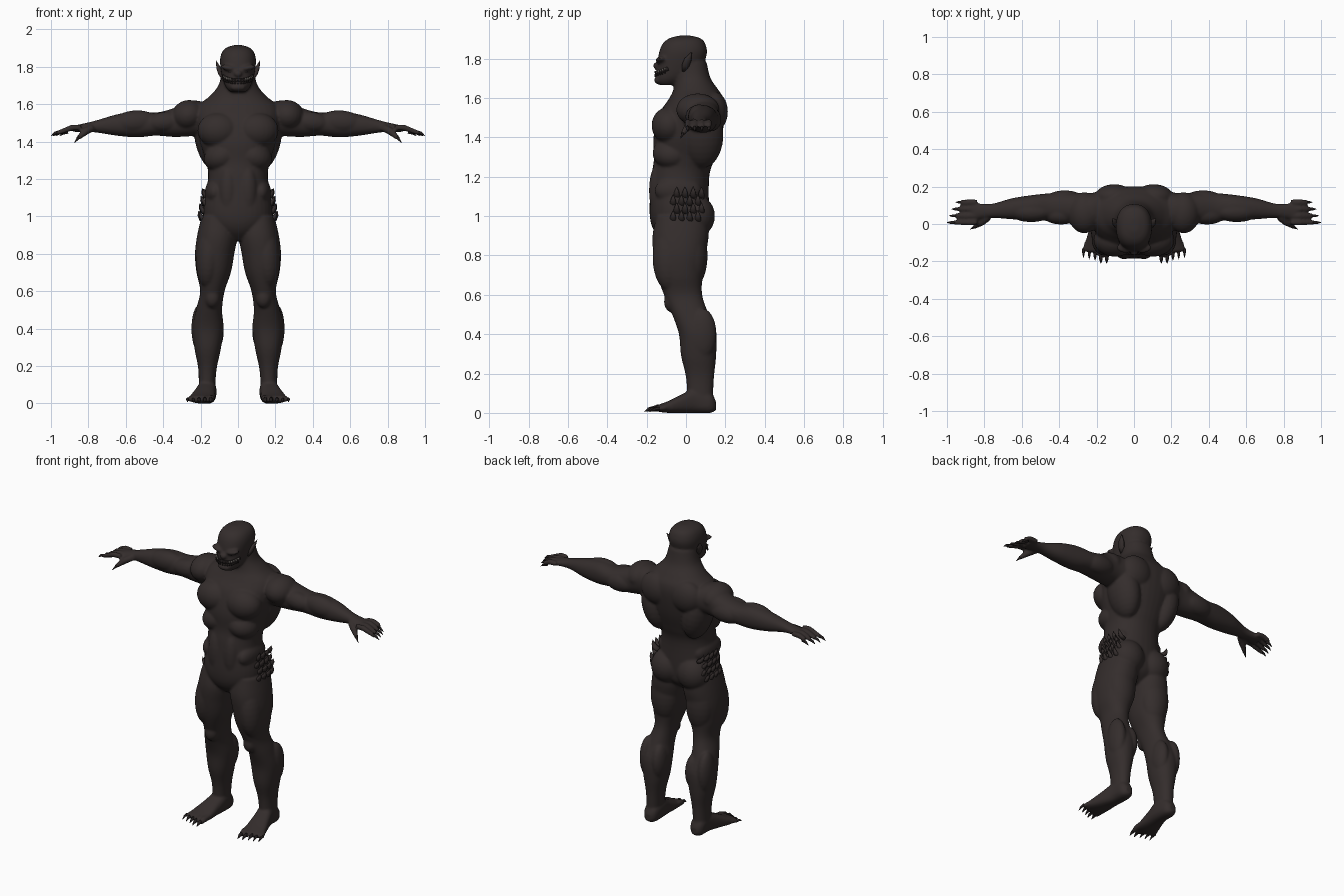
import bpy, bmesh, math
from mathutils import Vector, Matrix, Euler

if "Cube" in bpy.data.objects:
    bpy.data.objects.remove(bpy.data.objects["Cube"])


def material(name, rgb):
    m = bpy.data.materials.new(name)
    m.diffuse_color = (*rgb, 1)
    m.use_nodes = True
    m.node_tree.nodes["Principled BSDF"].inputs["Base Color"].default_value = m.diffuse_color
    return m


SKIN = material("dark_skin", (0.034, 0.026, 0.025))
CLAW = material("black_claw", (0.017, 0.013, 0.013))
TOOTH = material("ivory_tooth", (0.42, 0.39, 0.34))


def finish(bm, name, mat, mirror=True):
    bmesh.ops.recalc_face_normals(bm, faces=bm.faces)
    me = bpy.data.meshes.new(name)
    bm.to_mesh(me)
    bm.free()
    for p in me.polygons:
        p.use_smooth = True
    me.materials.append(mat)
    ob = bpy.data.objects.new(name, me)
    bpy.context.collection.objects.link(ob)
    if mirror:
        ob.modifiers.new("mirror", 'MIRROR').use_mirror_merge = False
    return ob


def skin_rings(bm, rings):
    vs = [[bm.verts.new(p) for p in r] for r in rings]
    k = len(vs[0])
    for a, b in zip(vs, vs[1:]):
        for i in range(k):
            bm.faces.new((a[i], a[(i + 1) % k], b[(i + 1) % k], b[i]))
    bm.faces.new(vs[0][::-1])
    bm.faces.new(vs[-1])


def catmull(rows, sub=5):
    out = []
    for i in range(len(rows) - 1):
        p0, p1, p2, p3 = (rows[max(0, min(len(rows) - 1, j))] for j in range(i - 1, i + 3))
        for s in range(sub):
            t = s / sub
            out.append([0.5 * (2 * b + (c - a) * t + (2 * a - 5 * b + 4 * c - d) * t * t
                               + (3 * b - a - 3 * c + d) * t ** 3)
                        for a, b, c, d in zip(p0, p1, p2, p3)])
    return out + [list(rows[-1])]


def oval(a0, a1, b0, b1, ang, n):
    c, s = math.cos(ang), math.sin(ang)
    return ((a0 + a1) / 2 + (a1 - a0) / 2 * math.copysign(abs(c) ** (2 / n), c),
            (b0 + b1) / 2 + (b1 - b0) / 2 * math.copysign(abs(s) ** (2 / n), s))


def loft(bm, axis, rows, n=2.2, seg=36):
    """Rows are (position on axis, low a, high a, low b, high b)."""
    rings = []
    for t, *box in catmull(rows):
        ring = []
        for i in range(seg):
            a, b = oval(*box, 2 * math.pi * i / seg, n)
            ring.append({'x': (t, a, b), 'y': (a, t, b), 'z': (a, b, t)}[axis])
        rings.append(ring)
    skin_rings(bm, rings)


def blob(bm, c, r, roll=0):
    m = Matrix.LocRotScale(Vector(c), Euler((0, math.radians(roll), 0)), Vector(r))
    bmesh.ops.create_uvsphere(bm, u_segments=24, v_segments=14, radius=1, matrix=m)


def tube(bm, pts, seg=10, flat=1.0):
    """Tapered limb through (x, y, z, radius) points."""
    P = [Vector(p[:3]) for p in pts]
    side = (P[-1] - P[0]).cross(Vector((0, 0.3, 1))).normalized()
    rings = []
    for i, p in enumerate(P):
        d = (P[min(i + 1, len(P) - 1)] - P[max(i - 1, 0)]).normalized()
        u = (side - d * side.dot(d)).normalized()
        v = d.cross(u)
        rings.append([p + pts[i][3] * (u * math.cos(a) + v * flat * math.sin(a))
                      for a in (2 * math.pi * k / seg for k in range(seg))])
    skin_rings(bm, rings)


body = bmesh.new()
# torso and neck: height, half width, front, back
torso = [(.87, .05, -.11, .03), (.93, .14, -.165, .1), (1.02, .185, -.185, .115), (1.2, .16, -.175, .118),
         (1.29, .17, -.163, .145), (1.4, .205, -.165, .18), (1.52, .225, -.135, .2),
         (1.59, .215, -.09, .195), (1.64, .155, -.065, .165), (1.7, .105, -.06, .125), (1.78, .085, -.06, .105)]
loft(body, 'z', [(z, -w, w, f, b) for z, w, f, b in torso])
# head
head = [(1.665, .04, -.135, -.05), (1.69, .064, -.152, 0), (1.735, .082, -.15, .07), (1.82, .096, -.139, .105),
        (1.87, .089, -.122, .1), (1.9, .066, -.09, .078), (1.916, .022, -.04, .03)]
loft(body, 'z', [(z, -w, w, f, b) for z, w, f, b in head], n=2.3)
# leg
loft(body, 'z', [(.04, .125, .21, .01, .135), (.18, .115, .212, 0, .142),
                 (.29, .092, .232, -.025, .153), (.4, .077, .243, -.036, .152), (.5, .085, .225, -.07, .115),
                 (.6, .072, .202, -.112, .082), (.7, .038, .222, -.147, .085), (.8, .02, .23, -.165, .1),
                 (.9, .005, .218, -.17, .115), (1.0, .03, .195, -.15, .11)])
# arm
loft(body, 'x', [(.15, -.02, .18, 1.44, 1.6), (.24, -.02, .165, 1.43, 1.62), (.34, .005, .168, 1.425, 1.58),
                 (.44, .015, .165, 1.432, 1.555), (.54, .02, .155, 1.423, 1.563), (.65, .025, .138, 1.432, 1.545),
                 (.77, .033, .107, 1.45, 1.51), (.88, .02, .118, 1.452, 1.485)])
# foot
loft(body, 'y', [(.152, .145, .185, .015, .06), (.125, .122, .208, 0, .1), (.05, .115, .215, 0, .125),
                 (-.02, .12, .235, 0, .095), (-.09, .122, .258, 0, .06), (-.145, .135, .262, .006, .04)], n=2.6)
# chest, shoulder, side of back, shoulder blade, ribs, belly, waist
for m in (((.102, -.085, 1.46), (.115, .09, .095)), ((.265, .06, 1.54), (.09, .11, .082), 15),
          ((.145, .08, 1.41), (.085, .11, .17), 12), ((.105, .145, 1.53), (.105, .068, .1), -15),
          ((.085, -.07, 1.32), (.1, .1, .08), 20), ((.052, -.13, 1.13), (.055, .058, .15)),
          ((.125, -.04, 1.13), (.052, .12, .07))):
    blob(body, *m)
# buttock, outer thigh, hamstring, knee, two calf muscles
for m in (((.092, .055, 1.0), (.1, .092, .105)), ((.155, -.085, .79), (.07, .085, .17), -4),
          ((.125, .03, .8), (.09, .08, .17)), ((.137, -.07, .565), (.042, .042, .055)),
          ((.205, .085, .4), (.044, .07, .13)), ((.12, .09, .39), (.044, .066, .11))):
    blob(body, *m)
# biceps, triceps, forearm
for m in (((.39, .05, 1.505), (.1, .053, .055), 6), ((.37, .125, 1.49), (.11, .055, .06), 4),
          ((.55, .065, 1.505), (.12, .055, .062), 4)):
    blob(body, *m)
# brow, nose, chin
blob(body, (.045, -.125, 1.792), (.048, .03, .016), -12)
blob(body, (0, -.15, 1.763), (.022, .018, .018))
blob(body, (0, -.14, 1.69), (.042, .022, .02))

# fingers, thumb and toes with their claws
claws = bmesh.new()
for i in range(4):
    y, tip = .008 + .036 * i, 1 - .012 * i - .01 * (i == 3)
    tube(body, [(.84, y, 1.475, .015), (.885, y, 1.476, .0165), (.92, y, 1.463, .0145), (tip - .03, y, 1.445, .011)])
    tube(claws, [(tip - .045, y, 1.452, .009), (tip - .02, y, 1.445, .0075), (tip, y, 1.43, .001)])
tube(body, [(.78, .035, 1.473, .02), (.815, .01, 1.455, .021), (.858, -.018, 1.416, .011)])
tube(claws, [(.85, -.014, 1.424, .01), (.876, -.028, 1.393, .001)])
for i in range(5):
    x, r = .14 + .028 * i, .019 - .0015 * i
    x2, y2 = x + .006 + .003 * i, -.178 + .008 * i - .008 * (i == 1)
    tube(body, [(x, -.1, .028, r), (x + .003, y2 + .035, .026, r), (x2, y2, .018, r * .75)])
    tube(claws, [(x2, y2 + .014, .024, r * .6), (x2, y2 - .012, .019, r * .5), (x2, y2 - .034, .006, .001)])

body = finish(body, "body", SKIN)
rm = body.modifiers.new("fuse", 'REMESH')
rm.mode, rm.voxel_size, rm.use_smooth_shade = 'VOXEL', .008, True
sm = body.modifiers.new("soften", 'SMOOTH')
sm.factor, sm.iterations = .5, 3
finish(claws, "claws", CLAW)

# pointed ears
ears = bmesh.new()
tube(ears, [(.082, -.012, 1.735, .01), (.094, -.002, 1.765, .02), (.104, .01, 1.795, .019),
            (.117, .028, 1.832, .002)], flat=.6)
finish(ears, "ears", SKIN)

# horny scales on the hips, pointing up and out
scales = bmesh.new()
for row in range(4):
    z = .975 + .04 * row
    for k in range(4):
        y = -.065 + .042 * k + .018 * (row % 2)
        x = .187 - .007 * row - 1.6 * y * y
        tube(scales, [(x - .015, y, z, .016), (x + .01, y, z + .012, .018),
                      (x + .021, y, z + .032, .012), (x + .026, y, z + .054, .001)], seg=8, flat=.7)
finish(scales, "hip_scales", SKIN)


# mouth slit and teeth follow the curve of the jaw
def jaw(t, out=0.0):
    x, y = oval(-.083 - out, .083 + out, -.151 - out, .071 + out, t - math.pi / 2, 2.3)
    return x, y, 1.727 + .017 * t * t


mouth, side_teeth, front_teeth = bmesh.new(), bmesh.new(), bmesh.new()
tube(mouth, [(*jaw(-1.15 + .115 * i, -.004), .011) for i in range(21)])
for i in range(-7, 8):
    x, y, z = jaw(i * .145, .006)
    tube(side_teeth if abs(i) > 2 else front_teeth, [(x, y, z + .009, .0045), (x, y, z - .005, .0006)], seg=6)
    tube(front_teeth, [(x, y, z - .02, .005), (x, y, z, .0006)], seg=6)
finish(mouth, "mouth", CLAW, False)
finish(side_teeth, "side_teeth", TOOTH, False)
finish(front_teeth, "front_teeth", SKIN, False)

eyes = bmesh.new()
blob(eyes, (.038, -.132, 1.774), (.014, .01, .007))
finish(eyes, "eyes", CLAW)
